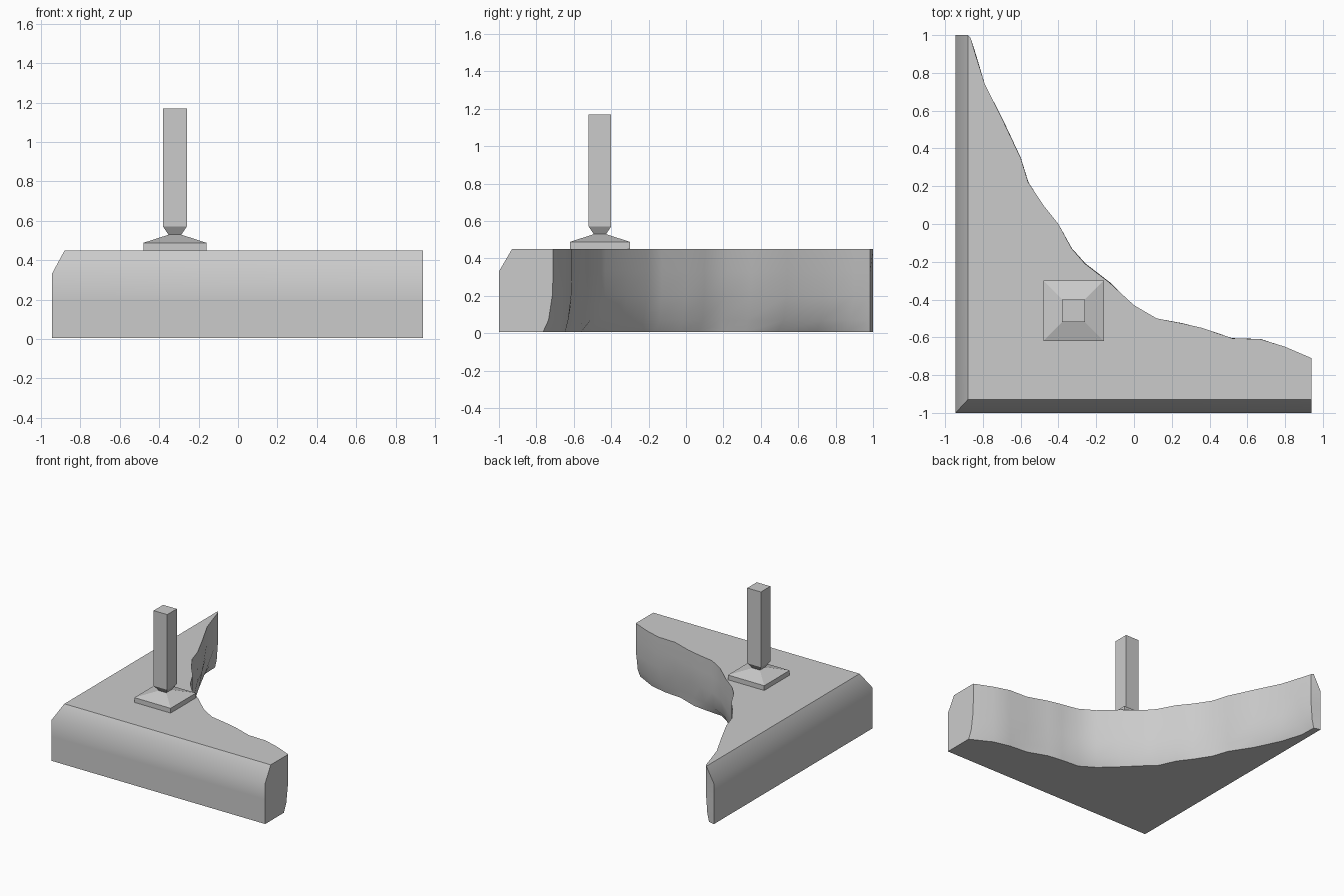
import bpy, bmesh, math, random
from mathutils import Vector

random.seed(4)
cube = bpy.data.objects.get("Cube")
if cube:
    bpy.data.objects.remove(cube, do_unlink=True)

grey = bpy.data.materials.new("stone grey")
grey.use_nodes = True
COLOUR = (0.6, 0.6, 0.6, 1)
grey.diffuse_color = COLOUR
grey.node_tree.nodes["Principled BSDF"].inputs["Base Color"].default_value = COLOUR


def loft(name, rings, smooth=None):
    """Skin a stack of equal-length rings and cap both ends."""
    bm = bmesh.new()
    loops = [[bm.verts.new(p) for p in ring] for ring in rings]
    for low, high in zip(loops, loops[1:]):
        for i in range(len(low)):
            j = (i + 1) % len(low)
            bm.faces.new((low[i], low[j], high[j], high[i]))
    bm.faces.new(loops[0][::-1])
    bm.faces.new(loops[-1])
    bmesh.ops.recalc_face_normals(bm, faces=bm.faces)
    mesh = bpy.data.meshes.new(name)
    bm.to_mesh(mesh)
    bm.free()
    mesh.materials.append(grey)
    obj = bpy.data.objects.new(name, mesh)
    bpy.context.collection.objects.link(obj)
    if smooth:
        bpy.ops.object.select_all(action='DESELECT')
        obj.select_set(True)
        bpy.context.view_layer.objects.active = obj
        bpy.ops.object.shade_smooth_by_angle(angle=math.radians(smooth))
    return obj


def square_stack(name, centre, levels):
    """Stack of squares given as (height, half width)."""
    x, y = centre
    corners = ((-1, -1), (1, -1), (1, 1), (-1, 1))
    return loft(name, [[(x + a * h, y + b * h, z) for a, b in corners] for z, h in levels])


# Corner slab: two straight chamfered sides and a rough hollowed inner wall
LEFT, FRONT = -0.945, -1.0
wall = [(.94, -.71), (.8, -.65), (.67, -.61), (.52, -.605), (.36, -.55), (.25, -.525),
        (.12, -.5), (0, -.43), (-.13, -.31), (-.26, -.21), (-.33, -.13), (-.4, 0),
        (-.48, .1), (-.56, .22), (-.6, .35), (-.69, .54), (-.79, .74), (-.84, .9), (-.865, .985)]
inward = Vector((-0.7, -0.7))


def slab_ring(z, inset, rough):
    ring = [(LEFT, FRONT), (.94, FRONT)]
    for i, p in enumerate(wall):
        end = i in (0, len(wall) - 1)
        q = Vector(p) + inward * (inset + random.uniform(-rough, rough) * (not end))
        if end:  # ends slide along the straight end faces only
            q = Vector((p[0], p[1] - inset)) if i == 0 else Vector((p[0] - inset / 2, p[1]))
        ring.append((q.x, q.y, z))
    ring.append((LEFT, 1.0))
    return [(p[0], p[1], z) for p in ring]


rings = [slab_ring(0.005, .055, .02), slab_ring(.07, .025, .012), slab_ring(.2, .005, .006),
         slab_ring(.33, 0, .003), slab_ring(.45, 0, 0)]
# Pull the top ring in along the two straight sides to form the chamfer
rings[-1] = [(max(x, LEFT + .065), max(y, FRONT + .07), z) for x, y, z in rings[-1]]
loft("corner_slab", rings, 32)

# Post: footing plate with a low pyramid, tapered neck and square shaft
post = (-.32, -.46)
square_stack("post_footing", post, [(.44, .16), (.488, .16), (.53, .03)])
square_stack("post_neck", post, [(.525, .03), (.57, .06)])
square_stack("post_shaft", post, [(.57, .06), (1.17, .06)])
